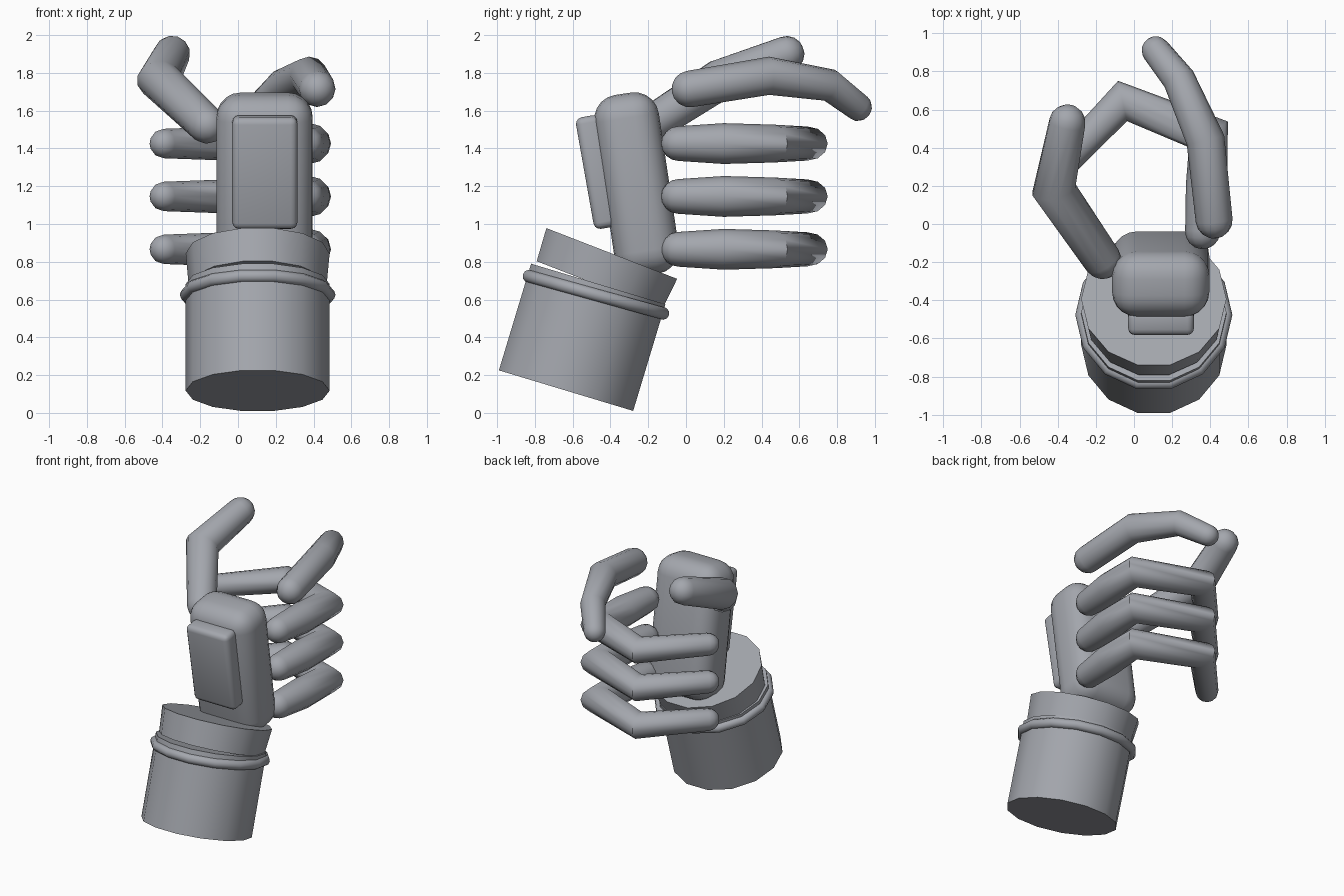
import bpy, bmesh, math
from mathutils import Vector, Matrix

cube = bpy.data.objects.get("Cube")
if cube:
    bpy.data.objects.remove(cube, do_unlink=True)

# Single grey material
grey = bpy.data.materials.new("cool_grey")
grey.use_nodes = True
colour = (0.37, 0.385, 0.42, 1)
grey.diffuse_color = colour
grey.node_tree.nodes["Principled BSDF"].inputs["Base Color"].default_value = colour


def finish(name, bm, angle=40):
    bmesh.ops.recalc_face_normals(bm, faces=bm.faces)
    mesh = bpy.data.meshes.new(name)
    bm.to_mesh(mesh)
    bm.free()
    mesh.materials.append(grey)
    obj = bpy.data.objects.new(name, mesh)
    bpy.context.collection.objects.link(obj)
    bpy.ops.object.select_all(action='DESELECT')
    obj.select_set(True)
    bpy.context.view_layer.objects.active = obj
    bpy.ops.object.shade_smooth_by_angle(angle=math.radians(angle))
    return obj


def placed(centre, tilt):
    return Matrix.Translation(centre) @ Matrix.Rotation(math.radians(tilt), 4, 'X')


def drum(name, centre, tilt, r_low, r_high, height):
    bm = bmesh.new()
    # one vertex lies on the x axis, flats face front and back
    turn = Matrix.Rotation(math.pi / 2, 4, 'Z')
    bmesh.ops.create_cone(bm, cap_ends=True, segments=14, radius1=r_low, radius2=r_high,
                          depth=height, matrix=placed(centre, tilt) @ turn)
    return finish(name, bm)


def ring(name, centre, tilt, major, minor):
    bm = bmesh.new()
    loops = []
    for i in range(14):
        a = math.tau * i / 14
        loop = []
        for j in range(10):
            b = math.tau * j / 10
            r = major + minor * math.cos(b)
            loop.append(bm.verts.new((r * math.cos(a), r * math.sin(a), minor * math.sin(b))))
        loops.append(loop)
    for i in range(14):
        p, q = loops[i], loops[(i + 1) % 14]
        for j in range(10):
            k = (j + 1) % 10
            bm.faces.new((p[j], q[j], q[k], p[k]))
    bm.transform(placed(centre, tilt))
    return finish(name, bm)


def rounded_box(name, centre, tilt, size, bevel, segments):
    bm = bmesh.new()
    bmesh.ops.create_cube(bm, size=1, matrix=Matrix.Diagonal((*size, 1)))
    bmesh.ops.bevel(bm, geom=bm.edges[:], offset=bevel, segments=segments,
                    profile=0.5, affect='EDGES')
    bm.transform(placed(centre, tilt))
    return finish(name, bm)


def digit(name, joints, radii, sides=12, cap=4):
    """Mitred tube through the joints with a rounded cap at both ends."""
    pts = [Vector(p) for p in joints]
    dirs = [(b - a).normalized() for a, b in zip(pts, pts[1:])]
    bm = bmesh.new()
    side = dirs[0].cross(Vector((0, 0, 1))).normalized()
    loops = []

    def add_loop(centre, axis, normal, radius):
        loop = []
        u = side
        v = axis.cross(u)
        for j in range(sides):
            a = math.tau * j / sides
            off = (u * math.cos(a) + v * math.sin(a)) * radius
            # slide along the tube onto the mitre plane
            off -= axis * (off.dot(normal) / axis.dot(normal))
            loop.append(bm.verts.new(centre + off))
        loops.append(loop)

    def add_cap(centre, axis, radius, sign):
        steps = range(1, cap) if sign > 0 else range(cap - 1, 0, -1)
        for s in steps:
            t = math.pi / 2 * s / cap
            add_loop(centre + axis * sign * radius * math.sin(t), axis, axis,
                     radius * math.cos(t))

    add_cap(pts[0], dirs[0], radii[0], -1)
    add_loop(pts[0], dirs[0], dirs[0], radii[0])
    for i in range(1, len(pts) - 1):
        normal = (dirs[i - 1] + dirs[i]).normalized()
        add_loop(pts[i], dirs[i - 1], normal, radii[i])
        side = dirs[i - 1].rotation_difference(dirs[i]) @ side
    add_loop(pts[-1], dirs[-1], dirs[-1], radii[-1])
    add_cap(pts[-1], dirs[-1], radii[-1], 1)

    for p, q in zip(loops, loops[1:]):
        for j in range(sides):
            k = (j + 1) % sides
            bm.faces.new((p[j], p[k], q[k], q[j]))
    for loop, end, axis, r in ((loops[0], pts[0], -dirs[0], radii[0]),
                               (loops[-1], pts[-1], dirs[-1], radii[-1])):
        tip = bm.verts.new(end + axis * r)
        for j in range(sides):
            bm.faces.new((loop[j], loop[(j + 1) % sides], tip))
    return finish(name, bm, 60)


# Forearm, ring and wrist cuff, all leaning back
drum("forearm", (0.104, -0.55, 0.40), -16.8, 0.381, 0.381, 0.59)
ring("forearm_ring", (0.104, -0.477, 0.625), -15.5, 0.378, 0.034)
drum("wrist_cuff", (0.104, -0.426, 0.759), -21.2, 0.365, 0.381, 0.182)

# Palm and the plate on the back of the hand
rounded_box("palm", (0.14, -0.262, 1.21), 8.5, (0.51, 0.345, 0.97), 0.13, 5)
rounded_box("hand_back_plate", (0.142, -0.472, 1.275), 10, (0.345, 0.13, 0.6), 0.035, 3)

# Three matching curled fingers
for label, z in (("middle", 1.426), ("ring", 1.146), ("little", 0.866)):
    digit(label + "_finger",
          [(0.36, -0.04, z), (0.38, 0.2, z), (0.39, 0.47, z), (-0.06, 0.645, z), (-0.39, 0.3, z)],
          [0.092, 0.108, 0.1, 0.09, 0.078])

# Raised index finger and thumb
digit("index_finger",
      [(0.42, 0.02, 1.715), (0.375, 0.44, 1.785), (0.235, 0.76, 1.735), (0.115, 0.91, 1.62)],
      [0.097, 0.1, 0.085, 0.075])
digit("thumb",
      [(-0.165, -0.19, 1.525), (-0.42, 0.18, 1.765), (-0.35, 0.53, 1.9)],
      [0.1, 0.11, 0.097])
